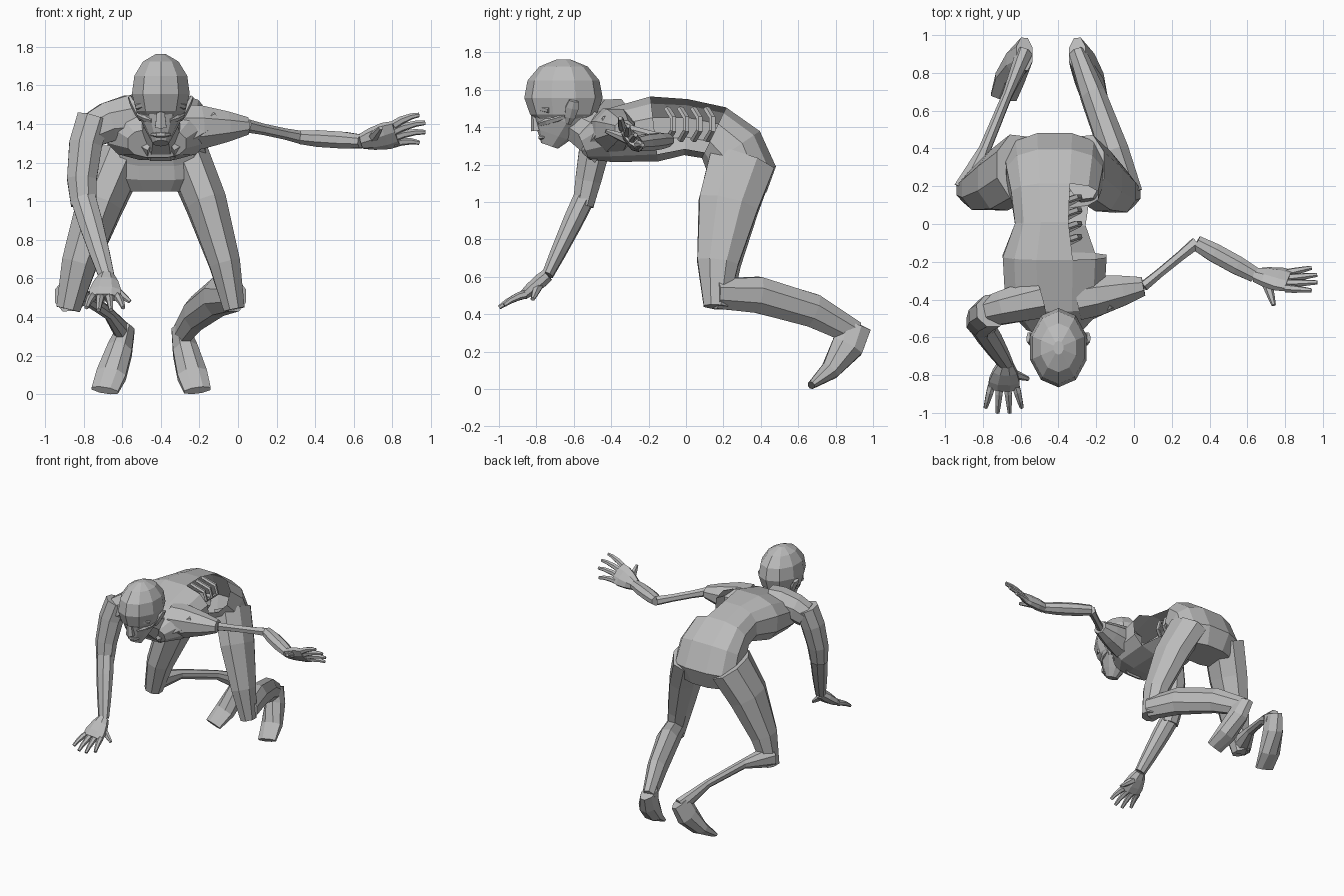
import bpy, bmesh, math
from mathutils import Vector

cube = bpy.data.objects.get("Cube")
if cube:
    bpy.data.objects.remove(cube)

GREY = (.5, .5, .5, 1)
skin = bpy.data.materials.new("grey skin")
skin.use_nodes = True
skin.diffuse_color = GREY
skin.node_tree.nodes["Principled BSDF"].inputs["Base Color"].default_value = GREY

ACROSS, ALONG, UP = Vector((1, 0, 0)), Vector((0, 1, 0)), Vector((0, 0, 1))


def point(x, y, z):
    return Vector((x, y, z))


def loft(name, rings, sides=8, ref=ACROSS, power=1, is_open=None):
    """Skin rings of (centre, width along ref, depth) into a faceted tube."""
    last = len(rings) - 1
    reach = math.cos(math.pi / sides)
    bm = bmesh.new()
    loops = []
    for i, (centre, width, depth) in enumerate(rings):
        tangent = (rings[min(i + 1, last)][0] - rings[max(i - 1, 0)][0]).normalized()
        side = (ref - tangent * ref.dot(tangent)).normalized()
        front = tangent.cross(side)
        loop = []
        for j in range(sides):
            angle = math.tau * (j + .5) / sides
            c, s = math.cos(angle), math.sin(angle)
            u = math.copysign((abs(c) / reach) ** power, c) * width / 2
            v = math.copysign((abs(s) / reach) ** power, s) * depth / 2
            loop.append(bm.verts.new(centre + side * u + front * v))
        loops.append(loop)
    for i in range(last):
        for j in range(sides):
            k = (j + 1) % sides
            if not (is_open and is_open(i, j)):
                bm.faces.new((loops[i][j], loops[i][k], loops[i + 1][k], loops[i + 1][j]))
    bm.faces.new(loops[0][::-1])
    bm.faces.new(loops[-1])
    bmesh.ops.recalc_face_normals(bm, faces=bm.faces)
    mesh = bpy.data.meshes.new(name)
    bm.to_mesh(mesh)
    bm.free()
    mesh.materials.append(skin)
    bpy.context.collection.objects.link(bpy.data.objects.new(name, mesh))


def limb(name, start, end, start_size, end_size, bulge=0, bow=Vector(), ref=ACROSS, sides=8):
    """Taper from start to end, swelling by bulge and bending by bow midway."""
    first, final = Vector(start_size), Vector(end_size)
    rings = []
    for t in (0, .3, .7, 1):
        arc = math.sin(math.pi * t)
        size = first.lerp(final, t) * (1 + bulge * arc)
        rings.append((start.lerp(end, t) + bow * arc, size.x, size.y))
    loft(name, rings, sides, ref)


def hand(name, wrist, knuckles, spread, reach, thumb_tip):
    """Palm, four fanned fingers and a thumb."""
    width = spread.length
    limb(name + "_palm", wrist, knuckles, (.08, .07), (width, .05), .25, ref=spread)
    for n in range(4):
        fan = n / 3 - .5
        base = knuckles + spread * fan * .8 - reach * .1
        tip = knuckles + spread * fan * 1.2 + reach * (1.1 - fan * fan)
        limb(f"{name}_finger_{n + 1}", base, tip, (.04, .04), (.02, .02),
             .1, UP * .01, spread, 6)
    limb(name + "_thumb", wrist.lerp(knuckles, .3), thumb_tip, (.05, .05), (.02, .02),
         .2, ref=UP, sides=6)


# Torso curving down into the pelvis, with an open flank on the left
spine = [(-.55, 1.3, .3, .16), (-.43, 1.35, .52, .28), (-.17, 1.39, .55, .35),
         (0, 1.4, .42, .3), (.15, 1.37, .46, .3), (.25, 1.28, .51, .35),
         (.3, 1.15, .53, .37), (.3, 1.05, .4, .26)]
loft("torso", [(point(-.42, y, z), width, depth) for y, z, width, depth in spine],
     12, power=.8, is_open=lambda ring, j: ring in (2, 3) and (j > 8 or j == 0))

# Exposed ribs
for n in range(4):
    y = .07 * n - .1
    limb(f"rib_{n + 1}", point(-.4, y, 1.5), point(-.35, y, 1.33), (.03, .02), (.03, .02),
         bow=point(.1, .04, 0), ref=ALONG, sides=5)

# Head: rounded cranium over a tapering face
cranium = []
for degrees in range(-60, 90, 28):
    a = math.radians(degrees)
    cranium.append((point(-.4, -.655, 1.57 + .195 * math.sin(a)),
                    .3 * math.cos(a), .4 * math.cos(a)))
loft("cranium", cranium, 10)
limb("face", point(-.4, -.66, 1.5), point(-.4, -.73, 1.3), (.25, .34), (.08, .09), .1, sides=10)
limb("neck", point(-.4, -.64, 1.45), point(-.4, -.42, 1.32), (.15, .17), (.26, .26))
limb("nose", point(-.4, -.81, 1.5), point(-.4, -.8, 1.38), (.03, .03), (.06, .05), sides=6)
limb("lips", point(-.45, -.76, 1.345), point(-.35, -.76, 1.345), (.01, .01), (.01, .01),
     2, ALONG * -.02, ALONG, 6)

for label, sign in (("left", 1), ("right", -1)):
    def beside(x, y, z):
        return point(sign * x - .4, y, z)

    limb(label + "_brow", beside(0, -.82, 1.5), beside(.12, -.73, 1.49), (.03, .03), (.03, .03),
         .1, point(0, -.02, .01), ALONG, 6)
    limb(label + "_cheekbone", beside(.04, -.78, 1.42), beside(.11, -.65, 1.46),
         (.03, .03), (.03, .03), .3, ACROSS * sign * .02, UP, 6)
    limb(label + "_ear", beside(.1, -.63, 1.42), beside(.16, -.6, 1.54), (.03, .02), (.05, .02),
         .7, ref=ALONG, sides=6)
    limb(label + "_collarbone", beside(.04, -.52, 1.28), beside(.28, -.4, 1.42),
         (.08, .1), (.1, .1), ref=ALONG, sides=6)

# Right arm reaching down to the front
shoulder, elbow = point(-.75, -.46, 1.37), point(-.8, -.55, .98)
wrist = point(-.68, -.74, .61)
limb("right_shoulder", point(-.5, -.39, 1.42), shoulder, (.22, .26), (.16, .18),
     bow=UP * .03, ref=ALONG)
limb("right_upper_arm", shoulder + UP * .06, elbow, (.17, .17), (.11, .13),
     .1, ACROSS * -.03, ALONG)
limb("right_forearm", elbow + UP * .03, wrist, (.11, .13), (.06, .08), .1, ref=ALONG)
hand("right_hand", wrist, point(-.69, -.87, .5), ACROSS * .16, point(0, -.12, -.06),
     point(-.56, -.82, .48))

# Left arm stretched sideways, its upper part stripped to the bone
shoulder, elbow = point(.05, -.33, 1.39), point(.33, -.1, 1.33)
wrist = point(.64, -.27, 1.31)
limb("left_shoulder", point(-.3, -.4, 1.38), shoulder, (.22, .24), (.1, .09), .2, ref=ALONG)
limb("left_upper_arm_bone", shoulder, elbow, (.05, .06), (.06, .06), -.2, ref=ALONG, sides=6)
limb("left_forearm", elbow, wrist, (.08, .07), (.08, .07), .3, ref=ALONG)
hand("left_hand", wrist, point(.82, -.3, 1.35), point(0, .1, -.12), point(.14, .01, .03),
     point(.74, -.43, 1.38))

# Legs; the right shin is wasted to the bone
legs = {
    "left": (1, point(-.26, .3, 1.22), point(-.02, .16, .48), point(-.3, .9, .3),
             point(-.21, .67, .02), .22, .35),
    "right": (-1, point(-.61, .3, 1.22), point(-.88, .18, .48), point(-.58, .9, .3),
              point(-.69, .67, .02), .25, -.65),
}
for label, (sign, hip, knee, ankle, toe, width, calf) in legs.items():
    limb(label + "_thigh", hip, knee - UP * .04, (width, .35), (width / 2, .13), .15,
         point(sign * .03, -.04, 0))
    limb(label + "_shin", knee + UP * .03, ankle, (width * .6, .16), (.09, .13), calf, UP * .07)
    limb(label + "_foot", ankle + UP * .04, toe, (.09, .18), (.14, .04), .3,
         point(0, .04, -.02))
